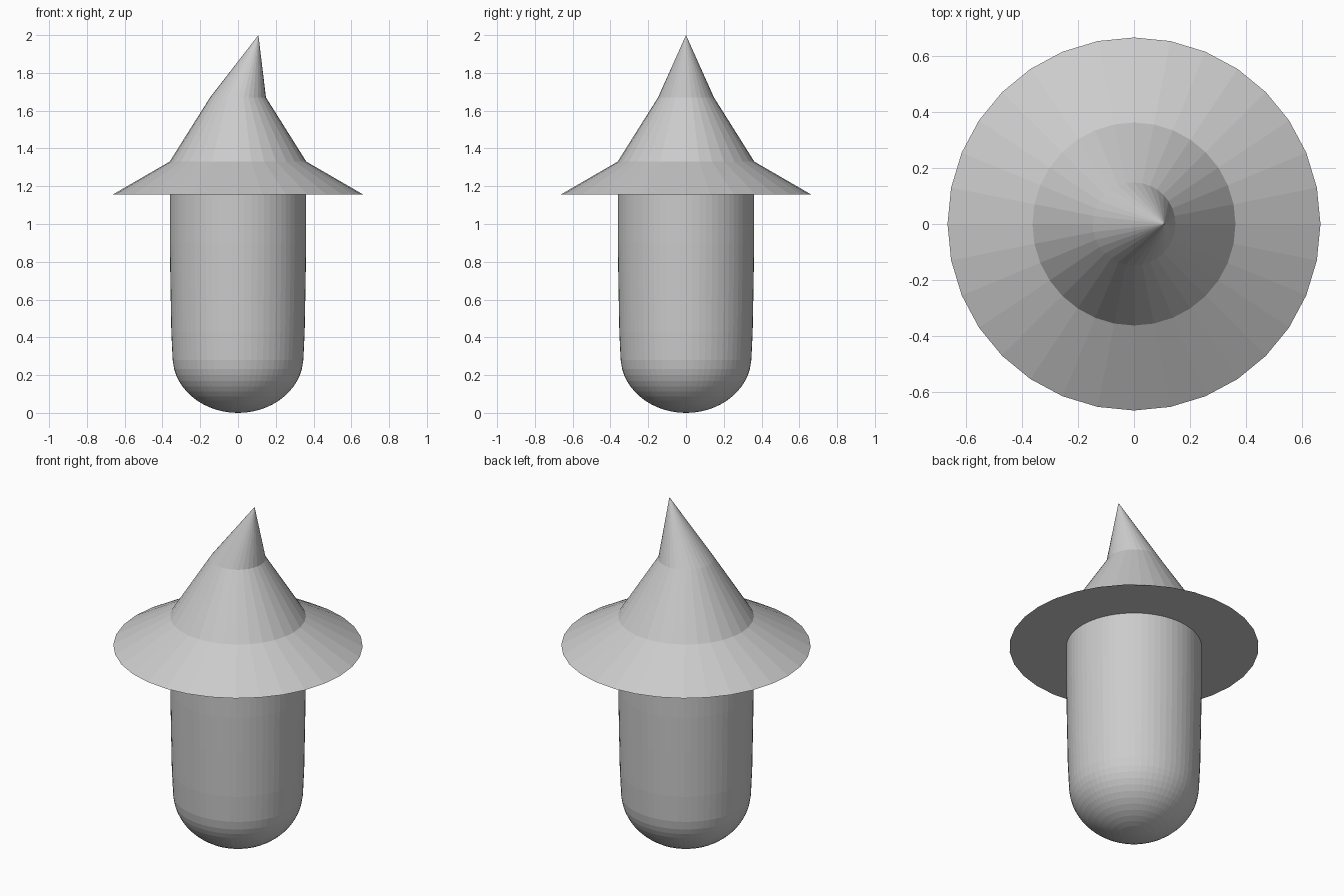
import bpy, bmesh
from math import sin, cos, pi

if "Cube" in bpy.data.objects:
    bpy.data.objects.remove(bpy.data.objects["Cube"])


def lathe(name, profile, sides):
    """Flat-faced solid of revolution from (radius, z, x shift) points, bottom to top."""
    bm = bmesh.new()
    rings = []
    for r, z, dx in profile:
        if r == 0:
            rings.append([bm.verts.new((dx, 0, z))])
        else:
            rings.append([bm.verts.new((dx + r * cos(2 * pi * i / sides),
                                        r * sin(2 * pi * i / sides), z))
                          for i in range(sides)])
    for a, b in zip(rings, rings[1:]):
        for i in range(sides):
            j = (i + 1) % sides
            if len(a) == 1:
                bm.faces.new((a[0], b[j], b[i]))
            elif len(b) == 1:
                bm.faces.new((a[i], a[j], b[0]))
            else:
                bm.faces.new((a[i], a[j], b[j], b[i]))
    # Flat caps on open ends
    for ring in (rings[0], rings[-1]):
        if len(ring) > 1:
            bm.faces.new(ring)
    bmesh.ops.recalc_face_normals(bm, faces=bm.faces)
    mesh = bpy.data.meshes.new(name)
    bm.to_mesh(mesh)
    bm.free()
    obj = bpy.data.objects.new(name, mesh)
    bpy.context.collection.objects.link(obj)
    return obj


# Body: rounded bottom, slightly tapering straight wall
steps = 12
dome = [(0, 0, 0)]
for k in range(1, steps + 1):
    t = k / steps * 1.35
    dome.append((0.346 * sin(t), 0.296 * (1 - cos(t)), 0))
wall = [(0.346, 0.28, 0), (0.353, 0.43, 0), (0.358, 0.7, 0), (0.361, 0.9, 0), (0.361, 1.2, 0)]
lathe("body", dome + wall, 64)

# Hat: flat-bottomed brim, cone and a tip bent sideways
lathe("pointed_hat", [(0.665, 1.155, 0), (0.362, 1.33, 0),
                      (0.148, 1.67, 0), (0, 2.0, 0.108)], 32)
